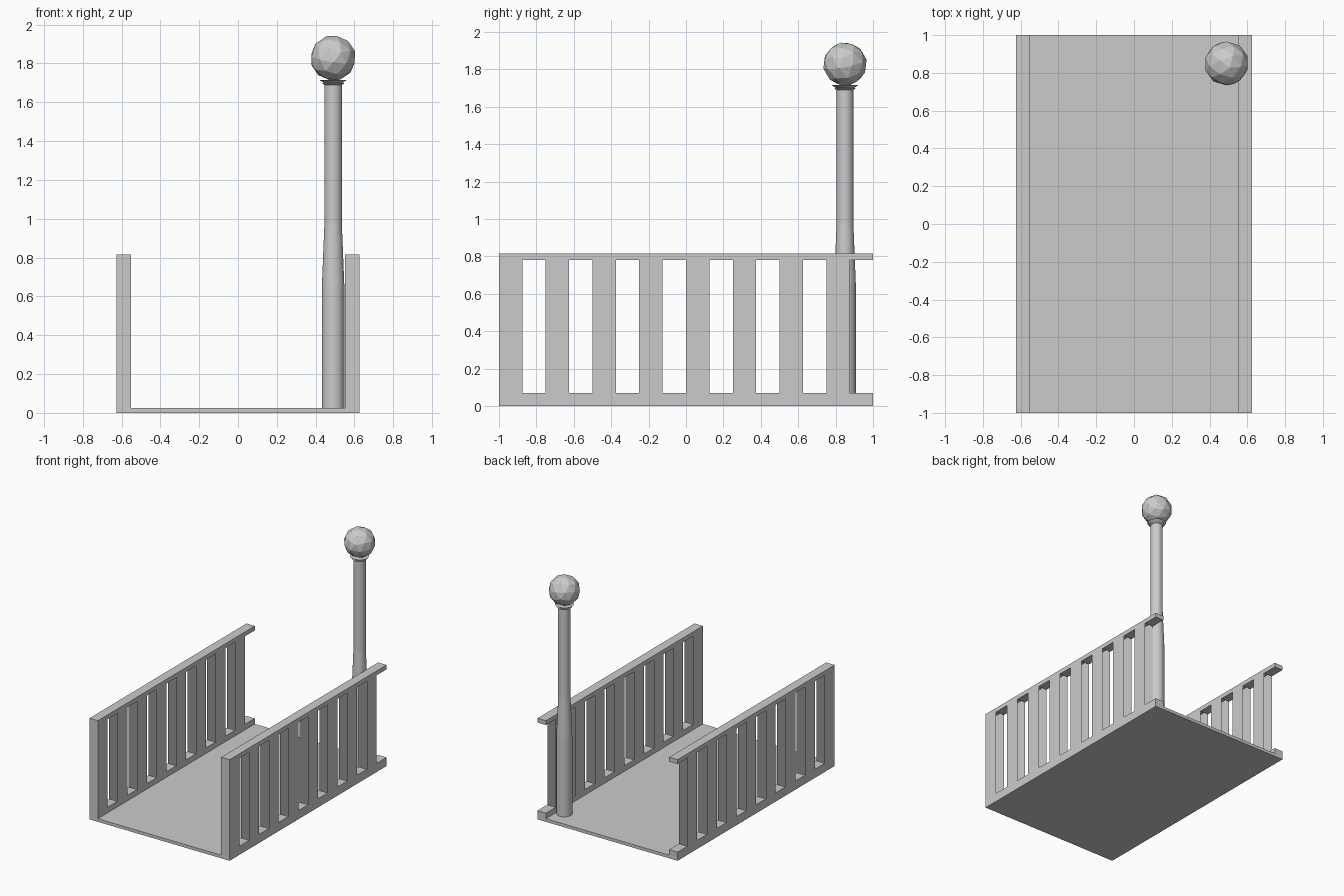
import bpy, bmesh, math
from mathutils import Matrix

if "Cube" in bpy.data.objects:
    bpy.data.objects.remove(bpy.data.objects["Cube"])

grey = bpy.data.materials.new("light grey")
grey.diffuse_color = (0.6, 0.6, 0.6, 1)
grey.use_nodes = True
grey.node_tree.nodes["Principled BSDF"].inputs["Base Color"].default_value = grey.diffuse_color

HALF_W, INNER, FLOOR = 0.625, 0.55, 0.025
SLOT_LOW, SLOT_HIGH, RAIL_TOP = 0.07, 0.78, 0.815


def finish(name, bm, normals=True):
    bmesh.ops.remove_doubles(bm, verts=bm.verts, dist=1e-5)
    if normals:
        bmesh.ops.recalc_face_normals(bm, faces=bm.faces)
    mesh = bpy.data.meshes.new(name)
    bm.to_mesh(mesh)
    bm.free()
    mesh.materials.append(grey)
    ob = bpy.data.objects.new(name, mesh)
    bpy.context.collection.objects.link(ob)
    return ob


def quad(bm, pts, flip=False):
    if flip:
        pts = pts[::-1]
    bm.faces.new([bm.verts.new(p) for p in pts])


def railing(name, side):
    """Hollow slotted panel: two skins, rail tops, slot sills and end caps."""
    bm = bmesh.new()
    xo, xi = side * HALF_W, side * INNER
    flip = side < 0

    def skin(y0, y1, z0, z1):
        quad(bm, [(xo, y0, z0), (xo, y1, z0), (xo, y1, z1), (xo, y0, z1)], flip)
        quad(bm, [(xi, y0, z0), (xi, y0, z1), (xi, y1, z1), (xi, y1, z0)], flip)

    def level(y0, y1, z, up):
        quad(bm, [(xi, y0, z), (xo, y0, z), (xo, y1, z), (xi, y1, z)], flip == up)

    def cap(y, z0, z1, front):
        quad(bm, [(xi, y, z0), (xo, y, z0), (xo, y, z1), (xi, y, z1)], flip == front)

    # lower and upper rails
    skin(-1, 1, 0, SLOT_LOW)
    skin(-1, 1, SLOT_HIGH, RAIL_TOP)
    level(-1, 1, RAIL_TOP, True)
    level(-1, 1, 0, False)
    # eight bars, each followed by an open slot
    for i in range(8):
        y = -1 + i * 0.25
        skin(y, y + 0.125, SLOT_LOW, SLOT_HIGH)
        level(y + 0.125, y + 0.25, SLOT_LOW, True)
        level(y + 0.125, y + 0.25, SLOT_HIGH, False)
    # closed front end, rail ends at the back
    cap(-1, 0, RAIL_TOP, True)
    cap(1, 0, SLOT_LOW, False)
    cap(1, SLOT_HIGH, RAIL_TOP, False)
    # flip winding where the rule above yields inward caps and levels
    for f in bm.faces:
        f.normal_update()
        c = f.calc_center_median()
        if abs(f.normal.z) > 0.9:
            up = abs(c.z - SLOT_LOW) < 0.001 or abs(c.z - RAIL_TOP) < 0.001
            if (f.normal.z > 0) != up:
                f.normal_flip()
        elif abs(f.normal.y) > 0.9:
            if f.normal.y * c.y < 0:
                f.normal_flip()
    return finish(name, bm, normals=False)


def lathe(name, profile, sides, x, y):
    """Closed turned shape from (radius, height) points."""
    bm = bmesh.new()
    rings = []
    for r, z in profile:
        rings.append([bm.verts.new((x + r * math.cos(2 * math.pi * k / sides),
                                    y + r * math.sin(2 * math.pi * k / sides), z))
                      for k in range(sides)])
    for a, b in zip(rings, rings[1:]):
        for k in range(sides):
            n = (k + 1) % sides
            bm.faces.new((a[k], a[n], b[n], b[k]))
    bm.faces.new(rings[0][::-1])
    bm.faces.new(rings[-1])
    return finish(name, bm)


# bridge deck
bm = bmesh.new()
bmesh.ops.create_cube(bm, size=1, matrix=Matrix.Translation((0, 0, FLOOR / 2))
                      @ Matrix.Diagonal((2 * INNER, 2, FLOOR, 1)))
finish("deck", bm)

railing("left_railing", -1)
railing("right_railing", 1)

# lamp post with tapered foot and flared collar
PX, PY = 0.49, 0.85
lathe("lamp_post", [(0.058, FLOOR), (0.058, 0.65), (0.045, 0.97), (0.045, 1.69)], 32, PX, PY)
lathe("lamp_collar", [(0.045, 1.69), (0.058, 1.697), (0.05, 1.701), (0.07, 1.715)], 32, PX, PY)

# faceted globe
bm = bmesh.new()
bmesh.ops.create_icosphere(bm, subdivisions=2, radius=0.118,
                           matrix=Matrix.Translation((PX, PY, 1.828))
                           @ Matrix.Rotation(0.2, 4, 'X') @ Matrix.Rotation(0.15, 4, 'Y'))
finish("lamp_globe", bm)
